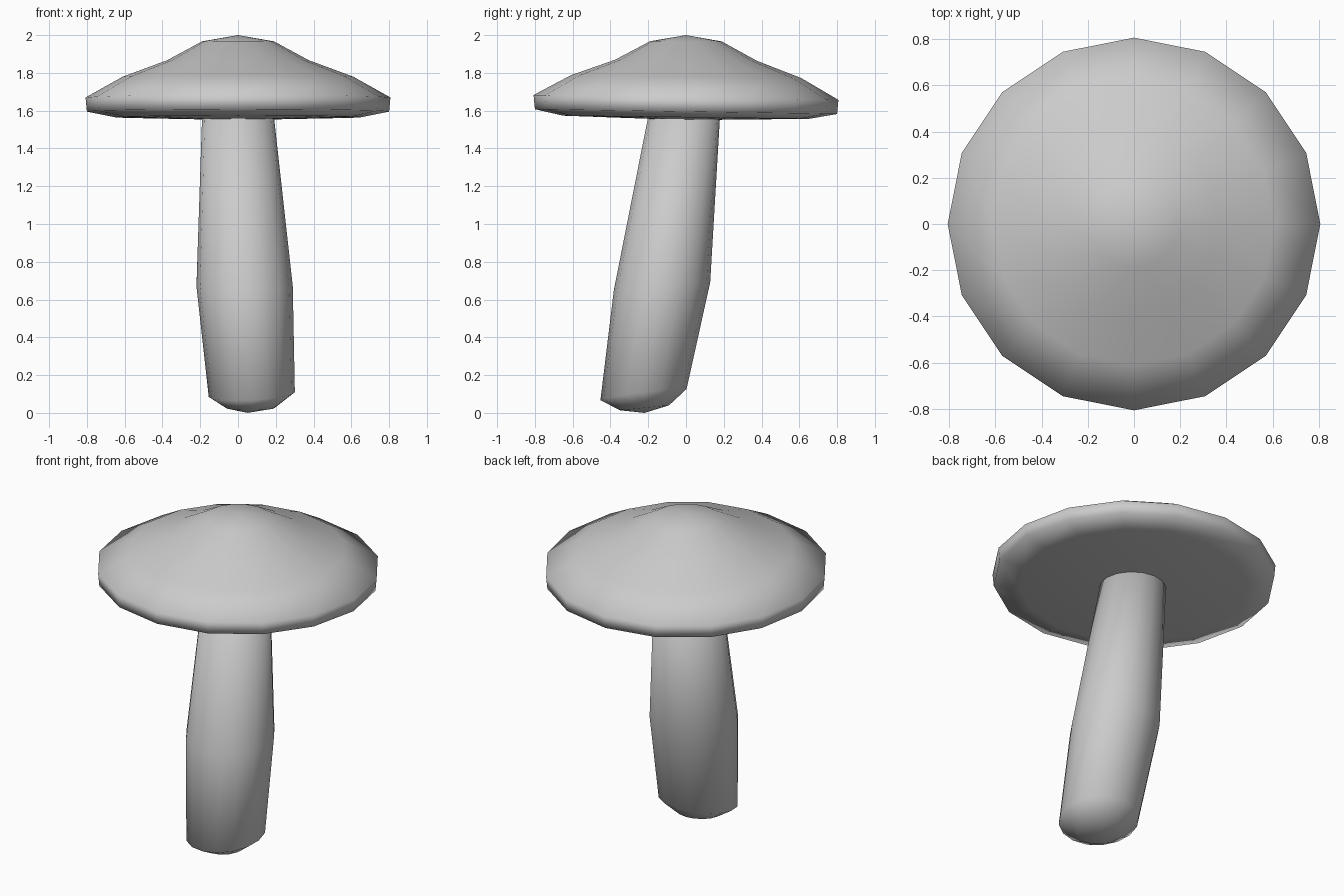
import bpy, bmesh
from math import cos, sin, tau

cube = bpy.data.objects.get("Cube")
if cube:
    bpy.data.objects.remove(cube, do_unlink=True)

grey = bpy.data.materials.new("plain grey")
grey.use_nodes = True
colour = (0.6, 0.6, 0.6, 1)
grey.diffuse_color = colour
grey.node_tree.nodes["Principled BSDF"].inputs["Base Color"].default_value = colour

SIDES = 16


def ring(bm, x, y, z, r, slope_x=0, slope_y=0):
    """Circle of vertices whose height leans along x and y."""
    verts = []
    for i in range(SIDES):
        dx, dy = r * cos(tau * i / SIDES), r * sin(tau * i / SIDES)
        verts.append(bm.verts.new((x + dx, y + dy, z + slope_x * dx + slope_y * dy)))
    return verts


def loft(name, rings, bottom, top):
    """Skin the rings from bottom to top and close both ends at a point."""
    bm = bmesh.new()
    loops = [ring(bm, *r) for r in rings]
    low, high = bm.verts.new(bottom), bm.verts.new(top)
    for i in range(SIDES):
        j = (i + 1) % SIDES
        for a, b in zip(loops, loops[1:]):
            bm.faces.new((a[i], a[j], b[j], b[i]))
        bm.faces.new((low, loops[0][j], loops[0][i]))
        bm.faces.new((high, loops[-1][i], loops[-1][j]))
    for f in bm.faces:
        f.smooth = True
    mesh = bpy.data.meshes.new(name)
    bm.to_mesh(mesh)
    bm.free()
    mesh.materials.append(grey)
    obj = bpy.data.objects.new(name, mesh)
    bpy.context.collection.objects.link(obj)
    return obj


# Cap: shallow cone with a short rim, tipped slightly to the back
TIP = -0.02
cap_profile = [(0.65, 1.565), (0.8, 1.595), (0.807, 1.67),
               (0.61, 1.78), (0.375, 1.867), (0.19, 1.967)]
loft("mushroom_cap", [(0, 0, z, r, 0, TIP * r) for r, z in cap_profile],
     (0, 0, 1.55), (0, 0, 2))

# Stem: leaning, thicker in the middle, rounded at the foot
loft("mushroom_stem", [
    (0.065, -0.22, 0.027, 0.13, 0, 0.1),
    (0.073, -0.225, 0.097, 0.228, 0.055, 0.13),
    (0.035, -0.127, 0.67, 0.255, 0, 0.08),
    (0, -0.01, 1.57, 0.19),
], (0.05, -0.22, 0), (0, -0.01, 1.6))
